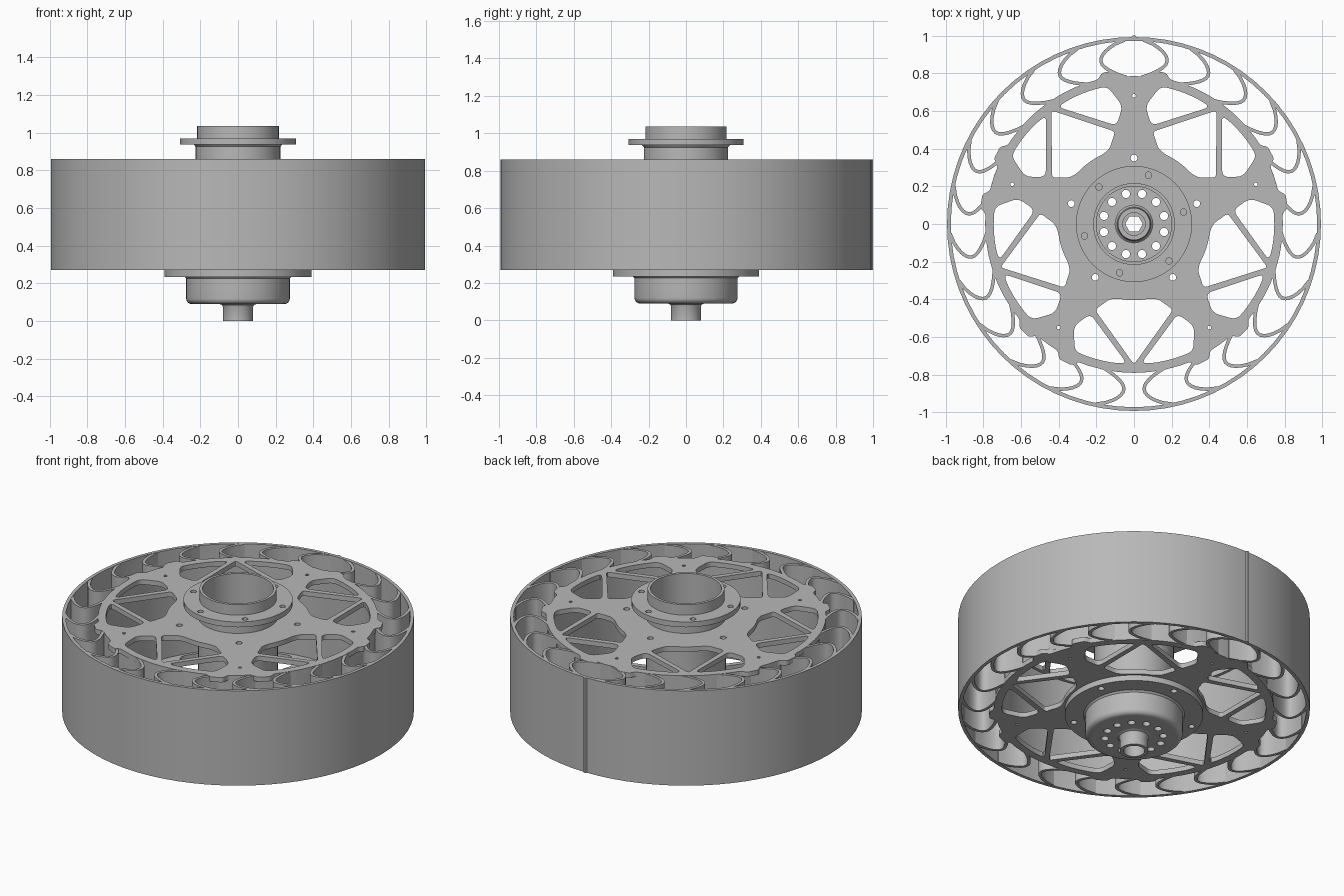
import bpy, bmesh
from math import sin, cos, pi, radians
from mathutils import Vector

if "Cube" in bpy.data.objects:
    bpy.data.objects.remove(bpy.data.objects["Cube"], do_unlink=True)

grey = bpy.data.materials.new("machined grey")
grey.use_nodes = True
grey.diffuse_color = (0.48, 0.48, 0.48, 1)
grey.node_tree.nodes["Principled BSDF"].inputs["Base Color"].default_value = grey.diffuse_color


def polar(r, deg):
    return Vector((r * cos(radians(deg)), r * sin(radians(deg))))


def circle(r, n=24, centre=(0, 0)):
    return [Vector(centre) + polar(r, 360 * i / n) for i in range(n)]


def hole_ring(count, r, radius, start, n=16):
    return [circle(radius, n, polar(r, start + 360 * i / count)) for i in range(count)]


def rounded(points, size):
    """Replace each corner of a closed outline with a short curve."""
    out = []
    for i, p in enumerate(points):
        a, b = points[i - 1] - p, points[(i + 1) % len(points)] - p
        a = p + a.normalized() * min(size, a.length * 0.45)
        b = p + b.normalized() * min(size, b.length * 0.45)
        for k in range(5):
            t = k / 4
            out.append(a * (1 - t) ** 2 + p * 2 * t * (1 - t) + b * t * t)
    return out


def finish(name, mesh):
    obj = bpy.data.objects.new(name, mesh)
    bpy.context.scene.collection.objects.link(obj)
    mesh.materials.clear()
    mesh.materials.append(grey)
    bm = bmesh.new()
    bm.from_mesh(mesh)
    bmesh.ops.remove_doubles(bm, verts=bm.verts, dist=0.0002)
    bmesh.ops.recalc_face_normals(bm, faces=bm.faces)
    bm.to_mesh(mesh)
    bm.free()
    bpy.ops.object.select_all(action='DESELECT')
    obj.select_set(True)
    bpy.context.view_layer.objects.active = obj
    bpy.ops.object.shade_smooth_by_angle(angle=radians(30))
    return obj


def plate(name, outlines, z0, z1):
    """Extrude flat outlines; an outline inside another becomes a hole."""
    curve = bpy.data.curves.new(name, 'CURVE')
    curve.dimensions = '2D'
    curve.fill_mode = 'BOTH'
    curve.extrude = (z1 - z0) / 2
    for points in outlines:
        spline = curve.splines.new('POLY')
        spline.points.add(len(points) - 1)
        for sp, p in zip(spline.points, points):
            sp.co = (p.x, p.y, 0, 1)
        spline.use_cyclic_u = True
    temp = bpy.data.objects.new(name + " outline", curve)
    bpy.context.scene.collection.objects.link(temp)
    graph = bpy.context.evaluated_depsgraph_get()
    mesh = bpy.data.meshes.new_from_object(temp.evaluated_get(graph))
    bpy.data.objects.remove(temp, do_unlink=True)
    for v in mesh.vertices:
        v.co.z += (z0 + z1) / 2
    return finish(name, mesh)


def lathe(name, profile, steps=72):
    """Revolve a closed (radius, height) profile around z."""
    bm = bmesh.new()
    verts = [bm.verts.new((r, 0, z)) for r, z in profile]
    edges = [bm.edges.new((verts[i - 1], verts[i])) for i in range(len(verts))]
    bmesh.ops.spin(bm, geom=verts + edges, cent=(0, 0, 0), axis=(0, 0, 1),
                   angle=2 * pi, steps=steps)
    mesh = bpy.data.meshes.new(name)
    bm.to_mesh(mesh)
    bm.free()
    return finish(name, mesh)


def tube(name, r0, r1, z0, z1):
    return lathe(name, [(r0, z0), (r1, z0), (r1, z1), (r0, z1)])


# Outer tread, its seam ridge and the inner hoop
LOW, HIGH = 0.27, 0.86
tube("outer_tread", 0.972, 0.992, LOW, HIGH)
plate("tread_seam", [[Vector((-0.015, 0.985)), Vector((0.015, 0.985)),
                      Vector((0.006, 1.0)), Vector((-0.006, 1.0))]], LOW, HIGH)
tube("inner_hoop", 0.762, 0.785, LOW + 0.02, HIGH - 0.02)


# Curved flexible vanes, mirrored across x
def vane(start, side):
    centre = []
    for i in range(13):
        t = i / 12
        p = polar(0.78 + 0.197 * t, start + 8.5 * sin(pi * t) ** 0.8)
        centre.append(Vector((p.x * side, p.y)))
    left, right = [], []
    for i, p in enumerate(centre):
        d = (centre[min(i + 1, 12)] - centre[max(i - 1, 0)]).normalized()
        n = Vector((-d.y, d.x)) * 0.009
        left.append(p + n)
        right.append(p - n)
    return left + right[::-1]


plate("flexible_vanes", [vane(93 + 15 * k, s) for s in (1, -1) for k in range(12)],
      LOW + 0.002, HIGH - 0.002)


# Spider plates: toothed rim, five tapered arms and thin braces
def spider_outlines():
    rim, holes = [], []
    for arm in range(18, 378, 72):
        for off, r in ((-36, .79), (-30, .79), (-24, .79), (-18, .79), (-14, .79),
                       (-12, .82), (-7, .82), (-5, .785), (0, .785), (5, .785),
                       (7, .82), (12, .82), (14, .79), (18, .79), (24, .79), (30, .79)):
            rim.append(polar(r, arm + off))
        # window either side of the arm
        for s in (1, -1):
            side = [(.74, 33), (.745, 28), (.745, 22), (.745, 17), (.745, 11),
                    (.63, 5.5), (.53, 10)]
            holes.append(rounded([polar(r, arm + s * a) for r, a in side], 0.035))
        # triangular window between two arms
        half = [(.50, 11.5), (.42, 18), (.405, 24), (.405, 30)]
        middle = [(.745, 36)] + half + [(.405, 36)] + [(r, 72 - a) for r, a in half[::-1]]
        holes.append(rounded([polar(r, arm + a) for r, a in middle], 0.02))
    return [rounded(rim, 0.015)] + holes


for name, z0, z1 in (("lower_spider", LOW, LOW + 0.03), ("upper_spider", HIGH - 0.03, HIGH)):
    plate(name, spider_outlines() + hole_ring(5, 0.68, 0.01, 18, 10)
          + hole_ring(5, 0.35, 0.018, 18) + [circle(0.222, 48)], z0, z1)

# Bearing flanges with screw holes
plate("lower_flange", [circle(0.39, 72), circle(0.26, 48)]
      + hole_ring(5, 0.35, 0.018, 18), 0.235, LOW)
plate("upper_flange", [circle(0.308, 72), circle(0.21, 48)]
      + hole_ring(6, 0.27, 0.017, 13.5), 0.937, 0.97)

# Hub shell: upper neck, core between the plates and rounded lower cup
corner = [(0.245 + 0.03 * cos(a), 0.12 - 0.03 * sin(a))
          for a in [radians(15 * k) for k in range(7)]]
lathe("hub_shell", [(0.2, 1.035), (0.2, 0.29), (0.25, 0.27), (0.25, 0.12), (0.225, 0.12),
                    (0.225, 0.09)] + corner[::-1]
      + [(0.275, 0.225), (0.285, 0.235), (0.285, 0.27), (0.225, 0.27), (0.225, 0.925),
         (0.235, 0.937), (0.235, 0.96), (0.217, 0.96), (0.217, 1.035)])

# Cup floor with a ring of round holes, and the shaft boss through it
plate("cup_floor", [circle(0.23, 72), circle(0.075, 36)]
      + hole_ring(12, 0.165, 0.022, 15), 0.09, 0.12)
lathe("shaft_boss", [(0.06, 0), (0.08, 0), (0.08, 0.075), (0.085, 0.085), (0.1, 0.091),
                     (0.1, 0.12), (0.09, 0.13), (0.085, 0.2), (0.06, 0.2)], 48)
plate("hex_drive", [circle(0.062, 36), circle(0.047, 6)], 0.08, 0.16)
